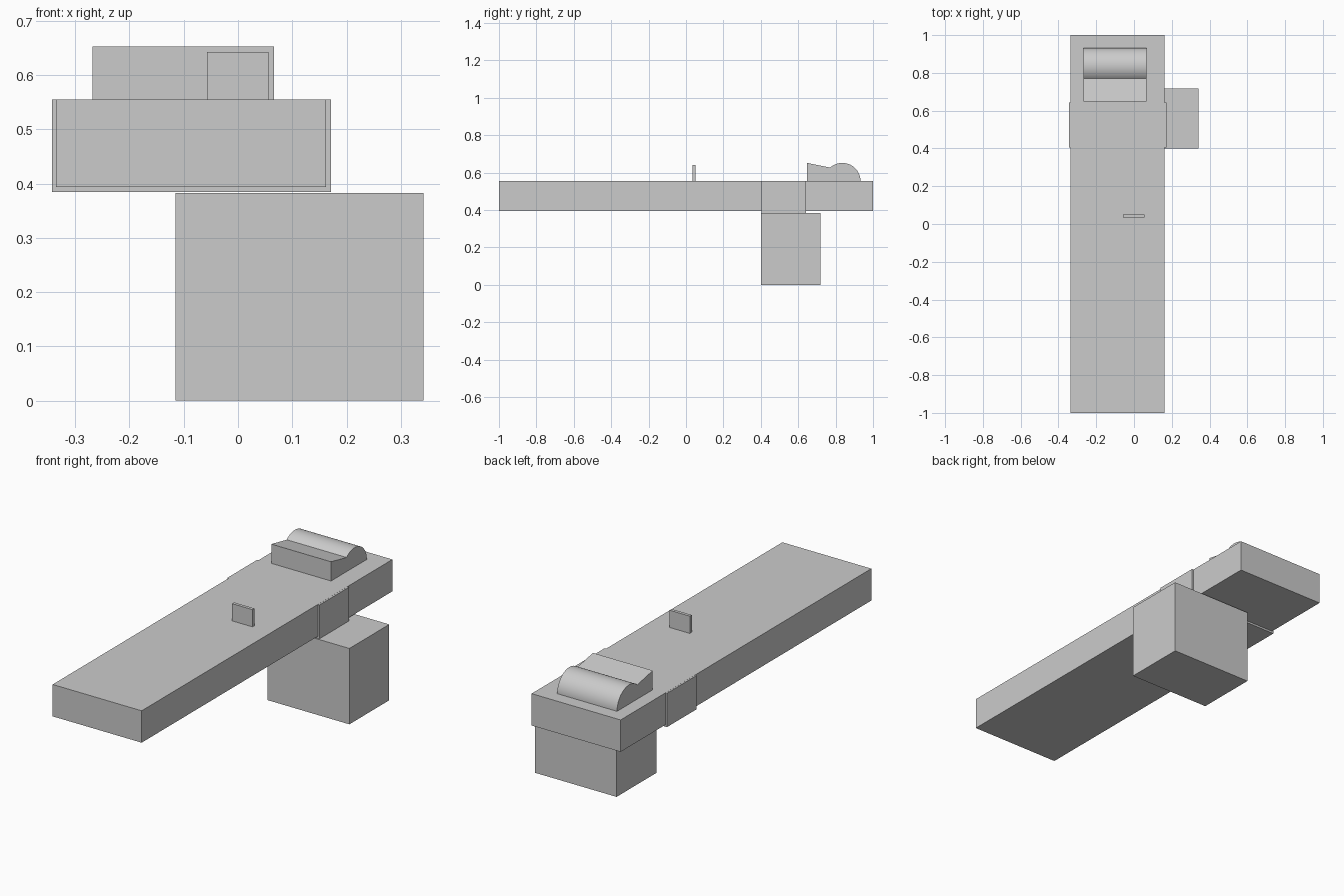
import bpy
import bmesh
import math

old = bpy.data.objects.get("Cube")
if old:
    bpy.data.objects.remove(old, do_unlink=True)

# Single grey finish
grey = bpy.data.materials.new("plain grey")
grey.use_nodes = True
COLOUR = (0.6, 0.6, 0.6, 1)
grey.diffuse_color = COLOUR
grey.node_tree.nodes["Principled BSDF"].inputs["Base Color"].default_value = COLOUR


def extrude_x(name, profile, x0, x1):
    """Solid from a (y, z) outline swept between two x positions."""
    bm = bmesh.new()
    face = bm.faces.new([bm.verts.new((x0, y, z)) for y, z in profile])
    swept = bmesh.ops.extrude_face_region(bm, geom=[face])["geom"]
    verts = [v for v in swept if isinstance(v, bmesh.types.BMVert)]
    bmesh.ops.translate(bm, verts=verts, vec=(x1 - x0, 0, 0))
    bmesh.ops.recalc_face_normals(bm, faces=bm.faces)
    mesh = bpy.data.meshes.new(name)
    bm.to_mesh(mesh)
    bm.free()
    mesh.materials.append(grey)
    obj = bpy.data.objects.new(name, mesh)
    bpy.context.collection.objects.link(obj)
    return obj


def box(name, x, y, z):
    outline = [(y[0], z[0]), (y[1], z[0]), (y[1], z[1]), (y[0], z[1])]
    return extrude_x(name, outline, *x)


TOP = 0.555

# Long board, the collar around it and the support block below
box("board", (-0.335, 0.162), (-1, 1), (0.394, TOP))
box("collar", (-0.343, 0.171), (0.405, 0.642), (0.384, TOP - 0.0005))
box("support_block", (-0.115, 0.342), (0.4, 0.718), (0, 0.383))

# Small upright plate
box("front_plate", (-0.057, 0.056), (0.035, 0.051), (TOP - 0.005, 0.642))

# Rear rest: sloping wedge running into a half-round roll
centre, radius, steps = 0.836, 0.097, 32
start = math.radians(132)
arc = [(centre + radius * math.cos(start * (1 - i / steps)),
        TOP + radius * math.sin(start * (1 - i / steps))) for i in range(steps + 1)]
rest = extrude_x("rear_rest", [(0.648, TOP), (0.648, 0.652)] + arc, -0.268, 0.066)

bpy.ops.object.select_all(action="DESELECT")
rest.select_set(True)
bpy.context.view_layer.objects.active = rest
bpy.ops.object.shade_smooth_by_angle(angle=math.radians(25))
